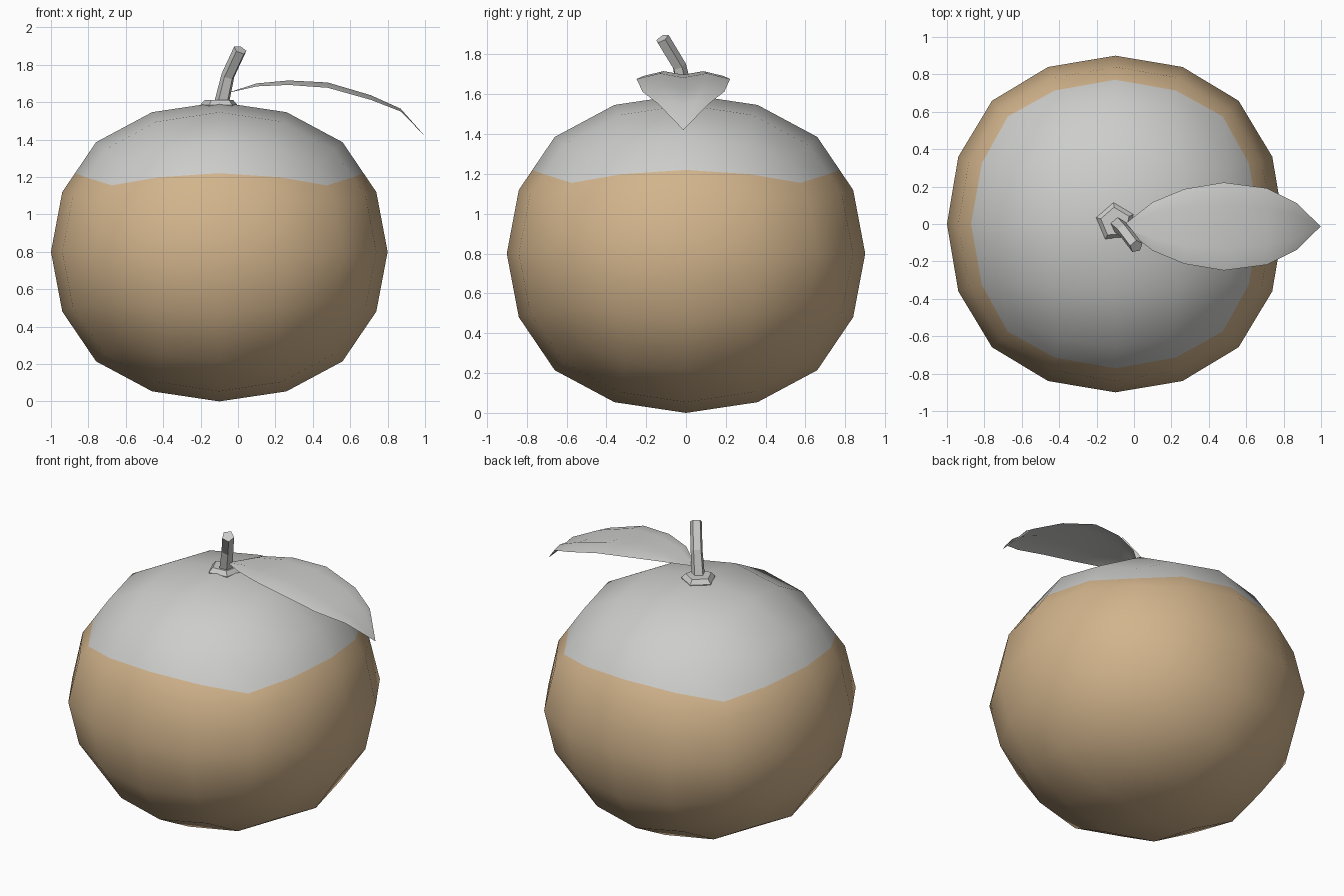
import bpy, bmesh, math
from mathutils import Vector

cube = bpy.data.objects.get("Cube")
if cube:
    bpy.data.objects.remove(cube, do_unlink=True)


def material(name, rgb):
    m = bpy.data.materials.new(name)
    m.use_nodes = True
    m.diffuse_color = (*rgb, 1)
    m.node_tree.nodes["Principled BSDF"].inputs["Base Color"].default_value = (*rgb, 1)
    return m


tan = material("tan", (0.645, 0.456, 0.262))
grey = material("light_grey", (0.61, 0.61, 0.6))


def make(name, bm, mats, smooth=False):
    mesh = bpy.data.meshes.new(name)
    bm.to_mesh(mesh)
    bm.free()
    for m in mats:
        mesh.materials.append(m)
    ob = bpy.data.objects.new(name, mesh)
    bpy.context.collection.objects.link(ob)
    for p in mesh.polygons:
        p.use_smooth = smooth
    return ob


def loft(bm, rings):
    """Bridge closed rings of equal size and cap both ends."""
    rows = [[bm.verts.new(c) for c in ring] for ring in rings]
    n = len(rows[0])
    for a, b in zip(rows, rows[1:]):
        for i in range(n):
            j = (i + 1) % n
            bm.faces.new((a[i], a[j], b[j], b[i]))
    bm.faces.new(rows[0][::-1])
    bm.faces.new(rows[-1])
    bmesh.ops.recalc_face_normals(bm, faces=bm.faces[:])


def pentagon(centre, radius, axis=(0, 0, 1), turn=95):
    q = Vector((0, 0, 1)).rotation_difference(Vector(axis))
    angles = [math.radians(turn + 72 * i) for i in range(5)]
    return [Vector(centre) + q @ Vector((radius * math.cos(a), radius * math.sin(a), 0))
            for a in angles]


# Fruit body: twice subdivided cube, squashed in height
bm = bmesh.new()
bmesh.ops.create_cube(bm, size=2)
body = make("fruit_body", bm, [tan, grey], True)
sub = body.modifiers.new("round", "SUBSURF")
sub.levels = sub.render_levels = 2
sub.use_limit_surface = False
bpy.context.view_layer.objects.active = body
bpy.ops.object.modifier_apply(modifier=sub.name)

bm = bmesh.new()
bm.from_mesh(body.data)
size = max(v.co.z for v in bm.verts)
for v in bm.verts:
    v.co = Vector((v.co.x * 0.9, v.co.y * 0.9, v.co.z * 0.8)) / size + Vector((-0.1, 0, 0.8))


# Grey top: cut along a wavy line that dips on the diagonals
def above(co):
    angle = math.atan2(co.y, co.x + 0.1)
    return co.z - 1.22 + 0.065 * math.sin(2 * angle) ** 4


cuts = []
for e in bm.edges[:]:
    a, b = e.verts
    ha, hb = above(a.co), above(b.co)
    if ha * hb < 0:
        cuts.append(bmesh.utils.edge_split(e, a, ha / (ha - hb))[1])
bmesh.ops.connect_verts(bm, verts=cuts)
for f in bm.faces:
    f.material_index = int(sum(above(v.co) for v in f.verts) > 0)
    f.smooth = True
bm.to_mesh(body.data)
bm.free()

# Collar under the stem
bm = bmesh.new()
loft(bm, [pentagon((-0.1, 0.01, 1.56), 0.1),
          pentagon((-0.1, 0.01, 1.585), 0.105),
          pentagon((-0.1, 0.01, 1.612), 0.08)])
make("stem_collar", bm, [grey])

# Bent stem
bm = bmesh.new()
loft(bm, [pentagon((-0.09, 0, 1.58), 0.042, (0.2, -0.15, 1)),
          pentagon((-0.053, -0.035, 1.74), 0.037, (0.33, -0.4, 1)),
          pentagon((0.012, -0.12, 1.88), 0.037, (0.45, -0.6, 1))])
make("stem", bm, [grey])

# Leaf: arched sheet with a creased midrib and drooping edges (x, z, half width)
stations = [(-0.04, 1.655, 0.02), (0.1, 1.70, 0.13), (0.27, 1.716, 0.2),
            (0.48, 1.705, 0.235), (0.71, 1.637, 0.205), (0.87, 1.565, 0.125),
            (0.998, 1.42, 0)]
bm = bmesh.new()
rows = []
for x, z, w in stations:
    rows.append([bm.verts.new((x, -0.013 + w * t, z - w * drop))
                 for t, drop in ((-1, 0.12), (-0.5, 0), (0, 0.09), (0.5, 0), (1, 0.12))])
for a, b in zip(rows, rows[1:]):
    for i in range(4):
        bm.faces.new((a[i], b[i], b[i + 1], a[i + 1]))
bmesh.ops.remove_doubles(bm, verts=bm.verts[:], dist=0.001)
make("leaf", bm, [grey], True)
